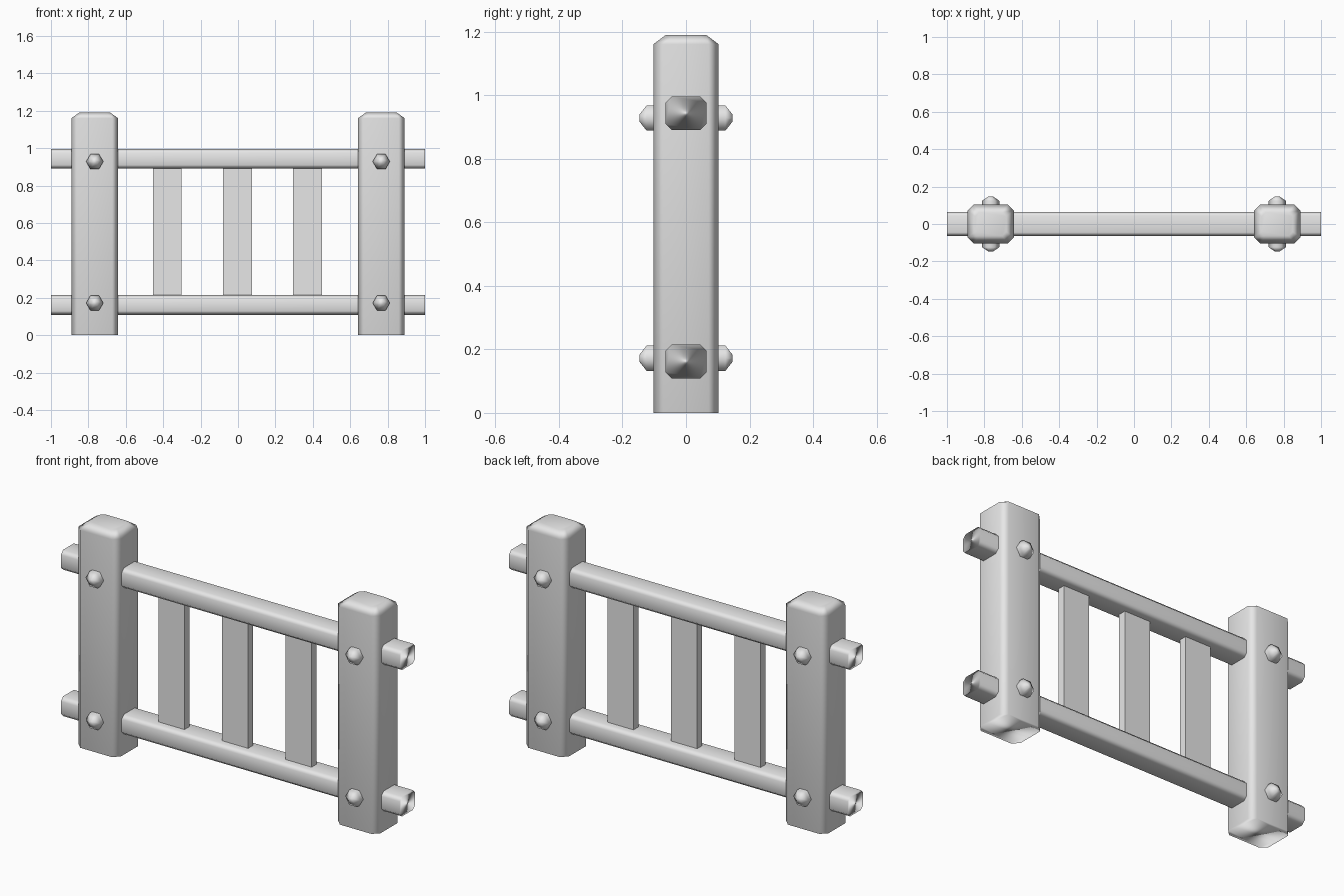
import bpy, bmesh
from mathutils import Matrix, Vector
from math import cos, sin, pi

cube = bpy.data.objects.get("Cube")
if cube:
    bpy.data.objects.remove(cube, do_unlink=True)

GREY = (0.8, 0.8, 0.8, 1)
mat = bpy.data.materials.new("plain grey")
mat.use_nodes = True
mat.diffuse_color = GREY
mat.node_tree.nodes["Principled BSDF"].inputs["Base Color"].default_value = GREY


def octagon(hx, hy, c):
    """Rectangle outline with cut corners."""
    return [(hx, c - hy), (hx, hy - c), (hx - c, hy), (c - hx, hy),
            (-hx, hy - c), (-hx, c - hy), (c - hx, -hy), (hx - c, -hy)]


def hexagon(r):
    return [(r * cos(i * pi / 3), r * sin(i * pi / 3)) for i in range(6)]


def loft(name, rings, matrix, smooth=True):
    """Skin a stack of (outline, height) rings and cap both ends."""
    bm = bmesh.new()
    loops = [[bm.verts.new((x, y, h)) for x, y in pts] for pts, h in rings]
    n = len(loops[0])
    for a, b in zip(loops, loops[1:]):
        for i in range(n):
            j = (i + 1) % n
            bm.faces.new((a[i], a[j], b[j], b[i]))
    bm.faces.new(loops[0][::-1])
    bm.faces.new(loops[-1])
    bm.transform(matrix)
    bmesh.ops.recalc_face_normals(bm, faces=bm.faces)
    for f in bm.faces:
        f.smooth = smooth
    me = bpy.data.meshes.new(name)
    bm.to_mesh(me)
    bm.free()
    me.materials.append(mat)
    ob = bpy.data.objects.new(name, me)
    bpy.context.collection.objects.link(ob)
    if smooth:
        # large faces dominate the soft shading over the chamfers
        mod = ob.modifiers.new("soft_shading", 'WEIGHTED_NORMAL')
        mod.mode = 'FACE_AREA'
        mod.keep_sharp = False
    return ob


RAIL_Z = {"lower": 0.162, "upper": 0.943}
BOLT_Z = {"lower": 0.172, "upper": 0.928}

# Posts with chamfered corners and tops, bolted through at each rail
for side, sx in (("left", 1), ("right", -1)):
    x = 0.766 * sx
    body = octagon(0.125, 0.103, 0.032)
    top = octagon(0.083, 0.063, 0.022)
    loft(side + "_post", [(body, 0), (body, 1.16), (top, 1.19)],
         Matrix.Translation((x, 0, 0)))
    for level, z in BOLT_Z.items():
        big, tip = hexagon(0.046), hexagon(0.012)
        loft(f"{side}_{level}_bolt",
             [(tip, -0.147), (big, -0.124), (big, 0.124), (tip, 0.147)],
             Matrix.Translation((x, 0, z)) @ Matrix.Rotation(pi / 2, 4, 'X'))

# Rails running the full length through both posts
for level, z in RAIL_Z.items():
    outline = octagon(0.053, 0.065, 0.02)
    loft(level + "_rail", [(outline, -1), (outline, 1)],
         Matrix.Translation((0, 0, z)) @ Matrix.Rotation(pi / 2, 4, 'Y'))

# Flat slats between the rails
for i, x in enumerate((-0.378, -0.003, 0.372)):
    w, t = 0.077, 0.021
    outline = [(w, -t), (w, t), (-w, t), (-w, -t)]
    loft(f"slat_{i + 1}", [(outline, 0.2), (outline, 0.905)],
         Matrix.Translation((x, 0, 0)), smooth=False)
